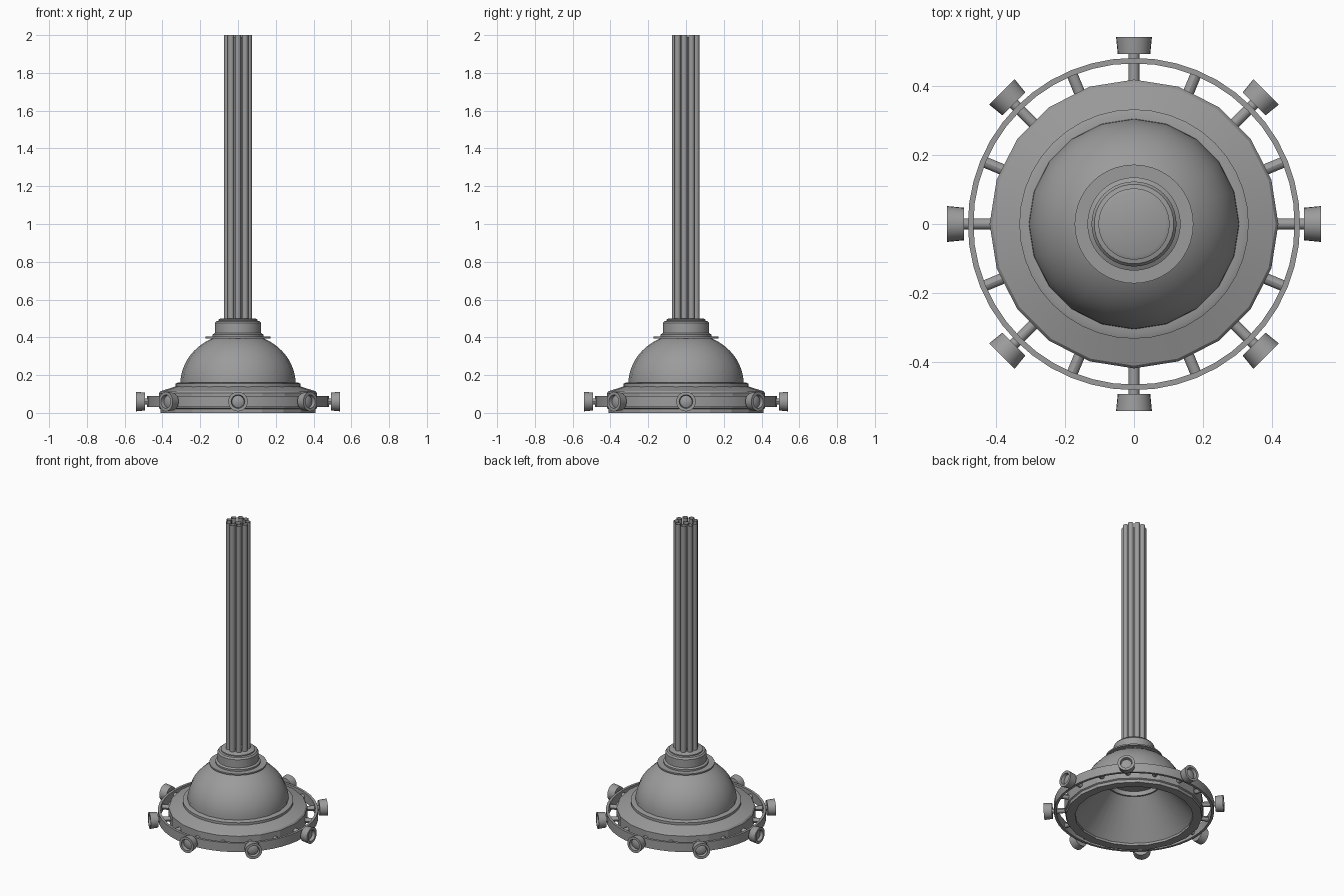
import bpy, bmesh, math
from mathutils import Matrix, Vector

cube = bpy.data.objects.get("Cube")
if cube:
    bpy.data.objects.remove(cube, do_unlink=True)

grey = bpy.data.materials.new("painted grey metal")
grey.use_nodes = True
colour = (0.33, 0.33, 0.33, 1)
grey.diffuse_color = colour
grey.node_tree.nodes["Principled BSDF"].inputs["Base Color"].default_value = colour


def lathe(name, profile, sides, closed=False, matrix=Matrix(), angle=30):
    """Revolve (radius, height) points around the local z axis."""
    bm = bmesh.new()
    rings = []
    for r, z in profile:
        if r < 1e-5:
            rings.append([bm.verts.new((0, 0, z))] * sides)
        else:
            turns = [2 * math.pi * i / sides for i in range(sides)]
            rings.append([bm.verts.new((r * math.cos(a), r * math.sin(a), z)) for a in turns])
    pairs = list(zip(rings, rings[1:]))
    if closed:
        pairs.append((rings[-1], rings[0]))
    for low, high in pairs:
        for i in range(sides):
            j = (i + 1) % sides
            corners = list(dict.fromkeys([low[i], low[j], high[j], high[i]]))
            bm.faces.new(corners)
    bmesh.ops.recalc_face_normals(bm, faces=bm.faces)
    mesh = bpy.data.meshes.new(name)
    bm.to_mesh(mesh)
    bm.free()
    mesh.materials.append(grey)
    obj = bpy.data.objects.new(name, mesh)
    bpy.context.collection.objects.link(obj)
    obj.matrix_world = matrix
    bpy.ops.object.select_all(action='DESELECT')
    obj.select_set(True)
    bpy.context.view_layer.objects.active = obj
    bpy.ops.object.shade_smooth_by_angle(angle=math.radians(angle))
    return obj


def outward(angle, z):
    """Turn local z to point away from the lamp's axis."""
    direction = Vector((math.cos(angle), math.sin(angle), 0))
    return Matrix.Translation((0, 0, z)) @ direction.to_track_quat('Z', 'Y').to_matrix().to_4x4()


# Wide lower rim with a sloping top and an open underside
lathe("lower_rim", [(.355, .015), (.355, 0), (.41, 0), (.41, .02), (.418, .025),
                    (.418, .105), (.41, .115), (.33, .14), (.30, .14)], 20, angle=15)

# Raised collar around the foot of the dome
lathe("dome_collar", [(.29, .135), (.332, .135), (.332, .155), (.318, .16), (.29, .16)], 40)

# Rounded dome shade
arc = [math.radians(68) * i / 12 for i in range(13)]
lathe("dome_shade", [(.305 * math.cos(a), .155 + .268 * math.sin(a)) for a in arc], 20)

# Inner reflector, with the lamp seat closing it
lathe("reflector", [(.355, .015), (.165, .23), (.155, .23), (.155, .26), (0, .26)], 40)

# Thin flange and stepped neck
lathe("neck_flange", [(.10, .395), (.172, .395), (.172, .404), (.10, .404)], 40)
lathe("neck", [(.135, .40), (.135, .415), (.123, .422), (.123, .475), (.115, .485),
               (.103, .488), (.103, .495), (.092, .50), (0, .50)], 40)

# Guard ring around the rim
lathe("guard_ring", [(.465, .03), (.481, .03), (.481, .09), (.465, .09)], 48, closed=True)

# Spokes: every second one carries a cupped knob
for i in range(16):
    place = outward(i * math.pi / 8, .06)
    has_knob = i % 2 == 0
    end = .50 if has_knob else .47
    lathe("spoke", [(.016, .39), (.016, end)], 12, matrix=place)
    if has_knob:
        lathe("knob", [(0, .492), (.047, .492), (.052, .541), (.036, .541),
                       (.032, .522), (.022, .526), (0, .53)], 24, matrix=place)

# Bundle of long open tubes
count = 9
for i in range(count):
    a = -math.pi / 2 + 2 * math.pi * i / count
    spot = Matrix.Translation((.058 * math.cos(a), .058 * math.sin(a), 0))
    lathe("cable_tube", [(.017, .49), (.017, 2)], 12, matrix=spot)
lathe("centre_tube", [(.02, .49), (.02, 1.99)], 12)
